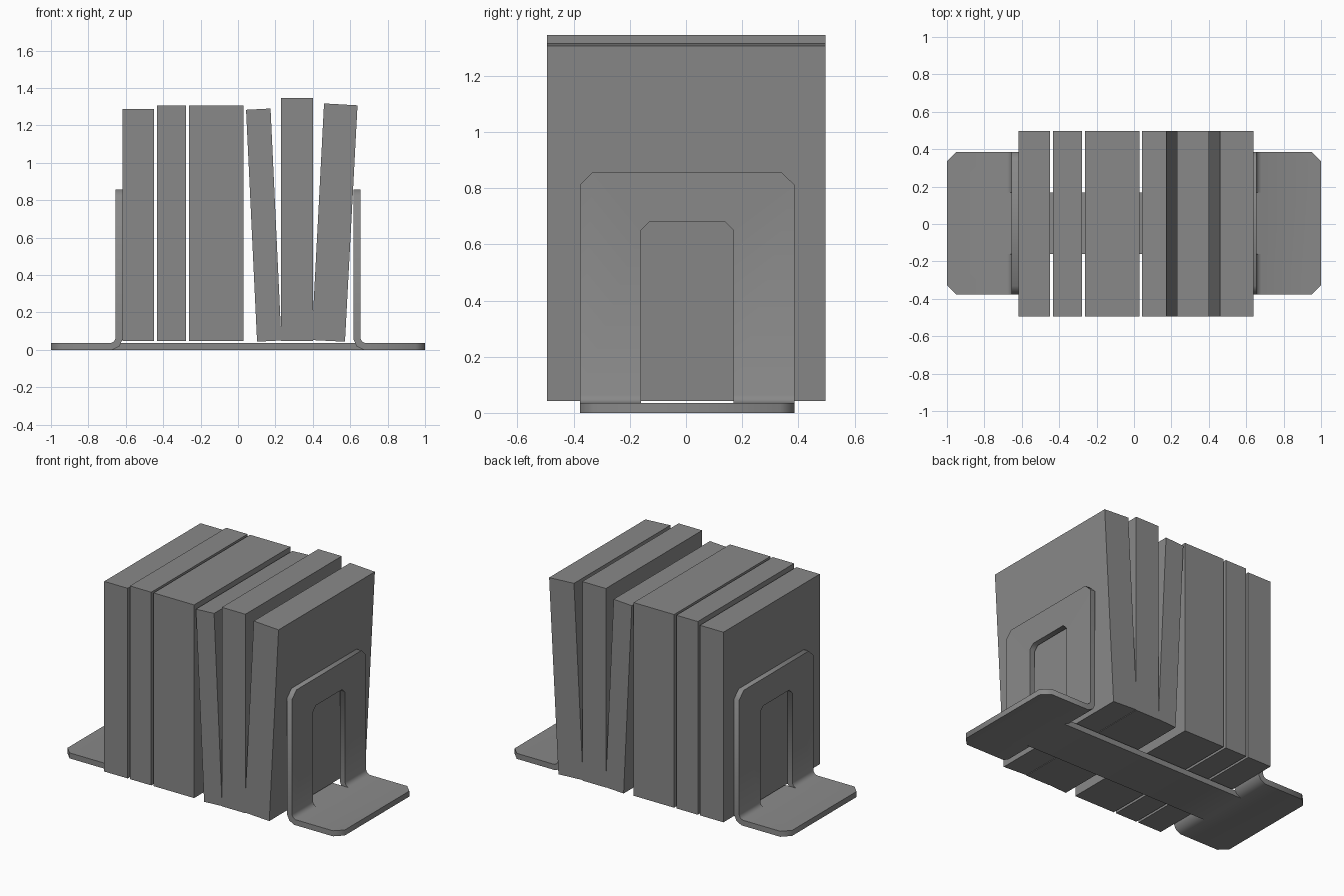
import bpy, bmesh
from math import radians

old = bpy.data.objects.get("Cube")
if old:
    bpy.data.objects.remove(old, do_unlink=True)

grey = bpy.data.materials.new("mid grey")
grey.use_nodes = True
colour = (0.25, 0.25, 0.25, 1)
grey.diffuse_color = colour
grey.node_tree.nodes["Principled BSDF"].inputs["Base Color"].default_value = colour


def add_object(name, bm):
    mesh = bpy.data.meshes.new(name)
    bm.to_mesh(mesh)
    bm.free()
    mesh.materials.append(grey)
    obj = bpy.data.objects.new(name, mesh)
    bpy.context.collection.objects.link(obj)
    return obj


def book(name, bottom, top, y0=-0.495, y1=0.497):
    """Slab from its bottom and top edges, each ((x, z) left, (x, z) right)."""
    bm = bmesh.new()
    outline = [bottom[0], bottom[1], top[1], top[0]]
    face = bm.faces.new([bm.verts.new((x, y0, z)) for x, z in outline])
    back = bmesh.ops.extrude_face_region(bm, geom=[face])["geom"]
    verts = [v for v in back if isinstance(v, bmesh.types.BMVert)]
    bmesh.ops.translate(bm, verts=verts, vec=(0, y1 - y0, 0))
    bmesh.ops.recalc_face_normals(bm, faces=bm.faces)
    return add_object(name, bm)


# Upright books: left x, right x, top
FLOOR = 0.048
for name, x0, x1, top in [("book_far_right", -0.618, -0.449, 1.287),
                          ("book_thin", -0.433, -0.279, 1.307),
                          ("book_thick", -0.262, 0.03, 1.307),
                          ("book_tall", 0.23, 0.4, 1.345)]:
    book(name, ((x0, FLOOR), (x1, FLOOR)), ((x0, top), (x1, top)))

# Leaning books
book("book_leaning_right", ((0.102, 0.043), (0.232, 0.05)), ((0.043, 1.283), (0.174, 1.29)))
book("book_leaning_left", ((0.394, 0.052), (0.572, 0.043)), ((0.46, 1.317), (0.639, 1.307)))

# Folded sheet: two feet joined by a tongue, with an arched upright on each side
T = 0.036          # sheet thickness
W, H = 0.382, 0.165  # half widths of the sheet and of its opening
CY = 0.004         # sheet centre in y
bend = [(0.68, T), (0.662, 0.045), (0.654, 0.062)]
bm = bmesh.new()


def poly(points):
    return bm.faces.new([bm.verts.new(p) for p in points])


half = [(bend[0][0], H), (bend[0][0], W), (0.95, W), (1, W - 0.05)]
right_edge = [(x, -y) for x, y in half] + [(x, y) for x, y in reversed(half)]
base = poly([(x, y + CY, T) for x, y in right_edge] +
            [(-x, -y + CY, T) for x, y in right_edge])

arch = [(W, bend[2][1]), (W, 0.812), (W - 0.047, 0.858)]
hole = [(H - 0.03, 0.68), (H, 0.65), (H, bend[2][1])]
outer = arch + [(-y, z) for y, z in reversed(arch)]
inner = [(-y, z) for y, z in reversed(hole)] + hole
for side in (1, -1):
    poly([(side * bend[2][0], y + CY, z) for y, z in outer + inner])
    for leg in (1, -1):
        for (xa, za), (xb, zb) in zip(bend, bend[1:]):
            ya, yb = leg * H + CY, leg * W + CY
            poly([(side * xa, ya, za), (side * xa, yb, za),
                  (side * xb, yb, zb), (side * xb, ya, zb)])

bmesh.ops.remove_doubles(bm, verts=bm.verts, dist=0.0005)
bmesh.ops.recalc_face_normals(bm, faces=bm.faces)
bm.normal_update()
flat = max(bm.faces, key=lambda f: abs(f.normal.z) * f.calc_area())
if flat.normal.z < 0:
    bmesh.ops.reverse_faces(bm, faces=bm.faces)
stand = add_object("bookend_stand", bm)

solid = stand.modifiers.new("thickness", "SOLIDIFY")
solid.thickness = T
solid.offset = -1
solid.use_even_offset = True
bpy.ops.object.select_all(action="DESELECT")
stand.select_set(True)
bpy.context.view_layer.objects.active = stand
bpy.ops.object.modifier_apply(modifier=solid.name)
bpy.ops.object.shade_smooth_by_angle(angle=radians(50))
